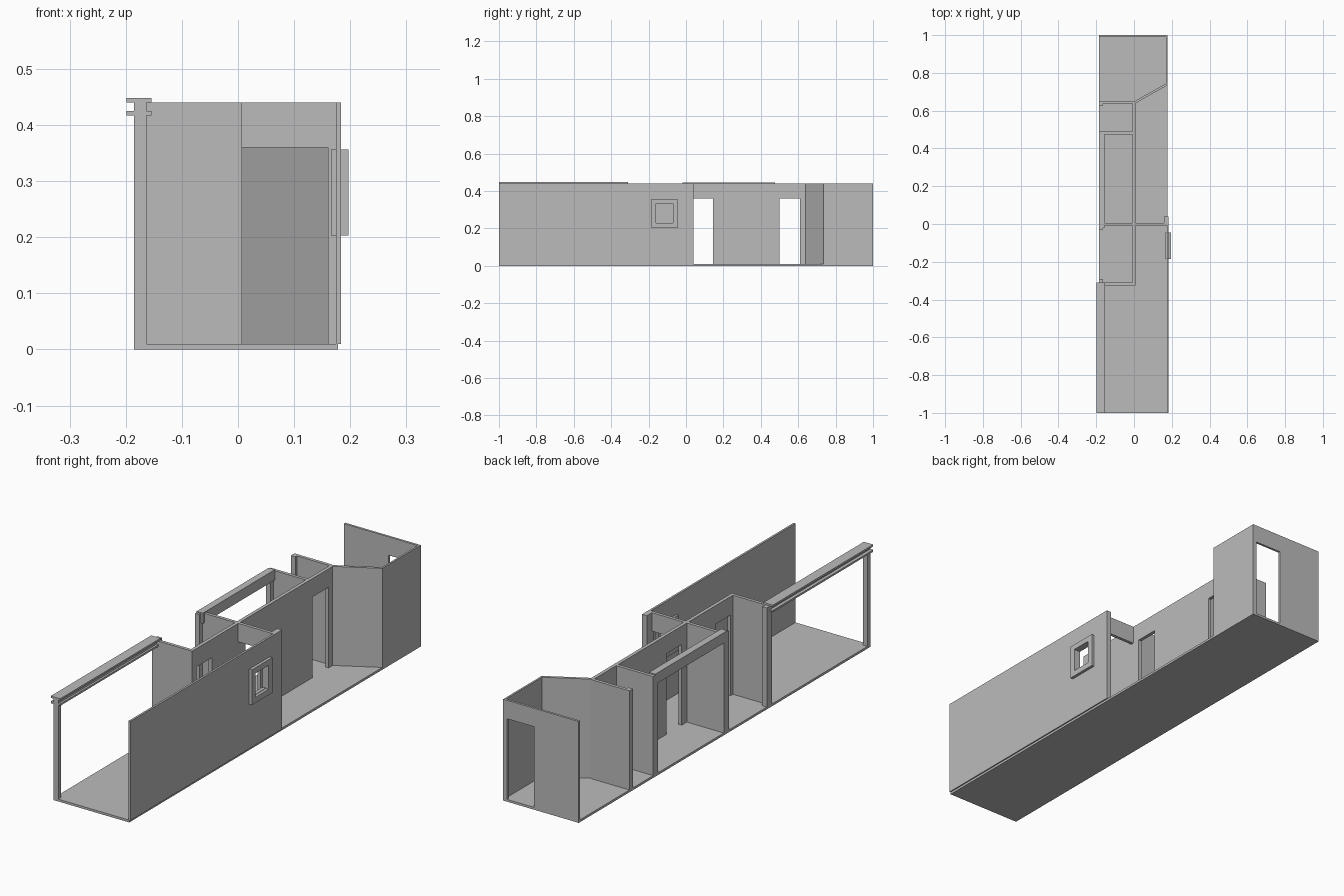
import bpy, bmesh, math
from mathutils import Vector

cube = bpy.data.objects.get("Cube")
if cube:
    bpy.data.objects.remove(cube)

GREY = (0.5, 0.5, 0.5, 1)
mat = bpy.data.materials.new("plain grey")
mat.use_nodes = True
mat.diffuse_color = GREY
mat.node_tree.nodes["Principled BSDF"].inputs["Base Color"].default_value = GREY

LOW, HIGH, DOOR = 0.01, 0.44, 0.36     # floor top, wall top, door head
LEFT, RIGHT = -0.185, 0.178            # plan limits


def finish(name, bm):
    bmesh.ops.recalc_face_normals(bm, faces=bm.faces)
    mesh = bpy.data.meshes.new(name)
    bm.to_mesh(mesh)
    bm.free()
    mesh.materials.append(mat)
    obj = bpy.data.objects.new(name, mesh)
    bpy.context.collection.objects.link(obj)
    return obj


def box(name, x, y, z):
    bm = bmesh.new()
    bmesh.ops.create_cube(bm, size=1)
    for v in bm.verts:
        v.co = [lo + (c + 0.5) * (hi - lo) for c, (lo, hi) in zip(v.co, (x, y, z))]
    return finish(name, bm)


def panel(name, start, end, thick, holes=(), z=(LOW, HIGH)):
    """Upright wall on a centre line; holes are (from, to, bottom, top) along it."""
    a, b = Vector((*start, 0)), Vector((*end, 0))
    along = (b - a).normalized()
    side = Vector((-along.y, along.x, 0)) * thick
    us = sorted({0, (b - a).length, *[u for h in holes for u in h[:2]]})
    zs = sorted({*z, *[w for h in holes for w in h[2:]]})
    bm = bmesh.new()
    grid = [[bm.verts.new(a + along * u - side / 2 + Vector((0, 0, w))) for w in zs] for u in us]
    for i in range(len(us) - 1):
        for j in range(len(zs) - 1):
            u, w = (us[i] + us[i + 1]) / 2, (zs[j] + zs[j + 1]) / 2
            if not any(h[0] < u < h[1] and h[2] < w < h[3] for h in holes):
                bm.faces.new((grid[i][j], grid[i + 1][j], grid[i + 1][j + 1], grid[i][j + 1]))
    ext = bmesh.ops.extrude_face_region(bm, geom=bm.faces[:])
    for v in ext["geom"]:
        if isinstance(v, bmesh.types.BMVert):
            v.co += side
    bmesh.ops.delete(bm, geom=[v for v in bm.verts if not v.link_faces], context="VERTS")
    bmesh.ops.dissolve_limit(bm, angle_limit=math.radians(1), verts=bm.verts[:], edges=bm.edges[:])
    return finish(name, bm)


def door(u0, u1):
    return (u0, u1, LOW, DOOR)


# Floor slab
box("floor", (LEFT, RIGHT), (-1, 1), (0, LOW))

# Long outer wall with a square window, ending at a post
panel("long_side_wall", (0.179, -1), (0.179, 0.04), 0.009, [(0.84, 0.94, 0.23, 0.335)])
panel("window_surround", (0.181, -0.185), (0.181, -0.045), 0.031,
      [(0.025, 0.115, 0.228, 0.332)], (0.203, 0.356))
box("side_wall_post", (0.16, 0.176), (0.01, 0.04), (LOW, HIGH))

# Spine wall with three doorways
panel("spine_wall", (0, -0.325), (0, 0.65), 0.015,
      [door(0.03, 0.135), door(0.365, 0.47), door(0.825, 0.935)])

# Cross walls on the open side
for label, y in (("front", -0.318), ("middle", -0.002), ("rear", 0.482), ("end", 0.645)):
    panel(label + "_cross_wall", (LEFT, y), (-0.007, y), 0.014)
panel("passage_header", (0.007, -0.002), (0.175, -0.002), 0.014, z=(DOOR, HIGH))
box("passage_jamb", (0.16, 0.176), (-0.009, 0.01), (LOW, HIGH))

# Rear room: slanted wall, short side wall and back wall with doorway
panel("slanted_wall", (0.003, 0.643), (0.174, 0.74), 0.012)
panel("rear_side_wall", (0.174, 0.738), (0.174, 1), 0.008)
panel("back_wall", (LEFT, 0.995), (RIGHT, 0.995), 0.01, [door(0.215, 0.345)])

# Posts along the open side
for label, y0, y1 in (("front", -1, -0.98), ("second", -0.311, -0.29),
                      ("third", -0.03, -0.009), ("fourth", 0.455, 0.475),
                      ("last", 0.628, 0.652)):
    box(label + "_post", (LEFT, -0.163), (y0, y1), (LOW, HIGH))

# Front rail: two flanges joined by a web
for label, z0, z1 in (("upper", 0.44, 0.448), ("lower", 0.417, 0.425)):
    box(label + "_rail_flange", (-0.199, -0.154), (-1, -0.311), (z0, z1))
box("rail_web", (LEFT, -0.163), (-1, -0.311), (0.425, 0.44))

# Middle beam
box("middle_beam", (LEFT, -0.155), (-0.02, 0.475), (0.4, 0.445))
